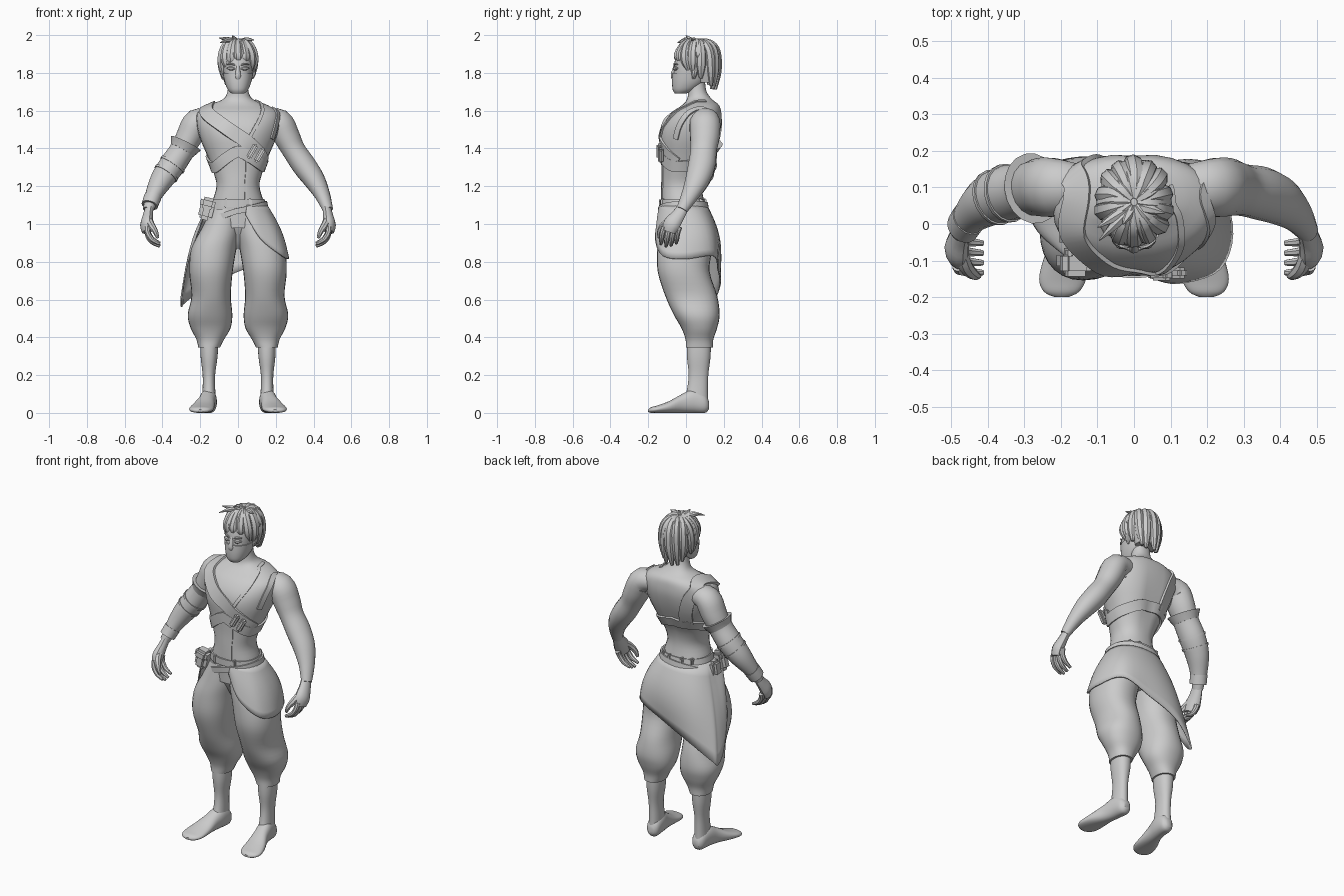
import bpy, bmesh, math, random
from mathutils import Vector

random.seed(4)
old = bpy.data.objects.get("Cube")
if old:
    bpy.data.objects.remove(old)

grey = bpy.data.materials.new("plain grey")
grey.use_nodes = True
grey.diffuse_color = (0.6, 0.6, 0.6, 1)
grey.node_tree.nodes["Principled BSDF"].inputs["Base Color"].default_value = grey.diffuse_color


def spline(rows, n=5):
    """Smooth curve through rows of numbers."""
    out, count = [], len(rows)
    for i in range(count - 1):
        quad = [rows[max(0, min(count - 1, i + k))] for k in (-1, 0, 1, 2)]
        for s in range(n):
            t = s / n
            out.append(tuple(b + (c - a) * t / 2 + (a - 2.5 * b + 2 * c - d / 2) * t * t
                             + (1.5 * (b - c) + (d - a) / 2) * t ** 3 for a, b, c, d in zip(*quad)))
    return out + [tuple(rows[-1])]


def finish(name, bm, angle=40):
    bmesh.ops.recalc_face_normals(bm, faces=bm.faces)
    mesh = bpy.data.meshes.new(name)
    bm.to_mesh(mesh)
    bm.free()
    mesh.materials.append(grey)
    mesh.shade_smooth()
    mesh.set_sharp_from_angle(angle=math.radians(angle))
    obj = bpy.data.objects.new(name, mesh)
    bpy.context.collection.objects.link(obj)
    return obj


def skin(name, rings, loop=False, wrap=True):
    """Bridge rings of points into one surface."""
    bm = bmesh.new()
    rows = [[bm.verts.new(p) for p in ring] for ring in rings]
    size = len(rows[0])
    for a, b in zip(rows, rows[1:] + (rows[:1] if loop else [])):
        for i in range(size if wrap else size - 1):
            j = (i + 1) % size
            bm.faces.new((a[i], a[j], b[j], b[i]))
    if wrap and not loop:
        bm.faces.new(rows[0])
        bm.faces.new(rows[-1])
    return finish(name, bm)


def oval(row, a, power=0.9):
    """Point on a rounded section: row is level, centre x, half width, near, far."""
    level, cx, w, lo, hi = row
    bend = lambda v: math.copysign(abs(v) ** power, v)
    return cx + w * bend(math.sin(a)), (lo + hi) / 2 - (hi - lo) / 2 * bend(math.cos(a)), level


TURN = [math.tau * i / 28 for i in range(28)]


def loft(name, rows, side=1, lying=False):
    rings = []
    for row in spline(rows, 4):
        pts = [oval(row, a) for a in TURN]
        rings.append([(side * x, z, max(y, 0)) if lying else (side * x, y, z) for x, y, z in pts])
    return skin(name, rings)


def tube(name, rows, sides=10, flat=1.0, side=1, smooth=True):
    """Round limb through rows of x, y, z, radius."""
    rows = spline(rows, 4) if smooth else rows
    pts = [Vector(r[:3]) for r in rows]
    rings, normal = [], Vector((0.13, 1, 0.21))
    for i, p in enumerate(pts):
        along = (pts[min(i + 1, len(pts) - 1)] - pts[max(i - 1, 0)]).normalized()
        normal = (normal - along * normal.dot(along)).normalized()
        cross = along.cross(normal)
        ring = [p + rows[i][3] * (normal * math.cos(a) + cross * flat * math.sin(a))
                for a in (math.tau * k / sides for k in range(sides))]
        rings.append([(side * q.x, q.y, q.z) for q in ring])
    return skin(name, rings)


def block(name, place, size, turn=0, bevel=0.012):
    bm = bmesh.new()
    bmesh.ops.create_cube(bm, size=1)
    bmesh.ops.scale(bm, vec=size, verts=bm.verts)
    bmesh.ops.bevel(bm, geom=bm.edges[:], offset=bevel, segments=2, affect='EDGES')
    obj = finish(name, bm)
    obj.location = place
    obj.rotation_euler = (0, math.radians(turn), 0)
    return obj


# Torso
TORSO = spline([(.98, 0, .15, -.125, .12), (1.1, 0, .14, -.13, .1), (1.2, 0, .114, -.13, .085),
                (1.28, 0, .132, -.128, .1), (1.36, 0, .162, -.13, .14), (1.45, 0, .2, -.13, .175),
                (1.53, 0, .22, -.115, .192), (1.59, 0, .215, -.075, .19), (1.63, 0, .155, -.02, .177),
                (1.66, 0, .08, .005, .14), (1.7, 0, .056, .012, .11), (1.76, 0, .05, .012, .1)], 4)


def surf(a, z):
    """Torso surface with chest swell and spine groove."""
    for low, high in zip(TORSO, TORSO[1:]):
        if z <= high[0]:
            break
    t = (z - low[0]) / (high[0] - low[0])
    x, y, _ = oval([p + (q - p) * t for p, q in zip(low, high)], a)
    chest = math.exp(-((abs(x) - .08) / .055) ** 2 - ((z - 1.48) / .07) ** 2)
    spine = math.exp(-(x / .035) ** 2 - ((z - 1.42) / .16) ** 2)
    y += -.012 * chest if math.cos(a) > 0 else -.015 * spine
    return Vector((x, y, z))


skin("torso", [[surf(a, row[0]) for a in TURN] for row in TORSO])


def ribbon(name, path, width, lift=.01, closed=True):
    """Strap hugging the torso along pairs of degrees and height."""
    path = [(math.radians(a), z) for a, z in spline(path, 8)]
    path = path[:-1] if closed else path
    pts = [surf(*p) for p in path]
    rings, count = [], len(pts)
    for i, (a, z) in enumerate(path):
        ahead, behind = (i + 1, i - 1) if closed else (min(i + 1, count - 1), max(i - 1, 0))
        along = (pts[ahead % count] - pts[behind]).normalized()
        out = (surf(a + .05, z) - surf(a - .05, z)).cross(surf(a, z + .01) - surf(a, z - .01)).normalized()
        across = along.cross(out).normalized() * width / 2
        rings.append([pts[i] + across * s + out * h
                      for s, h in ((-1, -.01), (-1, lift), (1, lift), (1, -.01))])
    return skin(name, rings, loop=closed)


# Straps, collar and belts
ribbon("shoulder_strap", [(70, 1.32), (40, 1.37), (10, 1.44), (-28, 1.545), (-60, 1.61), (-90, 1.63),
                          (-118, 1.615), (-142, 1.55), (-150, 1.45), (-148, 1.36)], .075, .008, False)
ribbon("chest_band", [(0, 1.385), (60, 1.31), (120, 1.32), (180, 1.36), (240, 1.35), (300, 1.3), (360, 1.385)], .06)
ribbon("collar_edge", [(12, 1.43), (25, 1.53), (40, 1.61), (70, 1.645), (110, 1.65)], .018, .006, False)
ribbon("armhole_edge", [(62, 1.45), (66, 1.53), (75, 1.59), (95, 1.61), (115, 1.58), (125, 1.48)], .03, .006, False)
ribbon("front_seam", [(16, 1.13), (18, 1.2), (18, 1.28), (14, 1.36)], .012, .005, False)
ribbon("waist_belt", [(a, 1.11) for a in range(0, 361, 40)], .04, .008)
ribbon("hanging_belt", [(0, 1.07), (60, 1.1), (150, 1.1), (220, 1.08), (300, 1.03), (360, 1.07)], .03, .018)
for i in range(2):
    block("strap_buckle", (.075 + .04 * i, -.14 + .006 * i, 1.385 - .02 * i), (.03, .03, .085), 30, .008)
for a in (-25, 25, 140, 165, 195, 220):
    block("belt_loop", surf(math.radians(a), 1.11), (.022, .03, .05), 0, .006)
block("pouch", (-.165, -.1, 1.08), (.075, .07, .12), 14, .02)
block("pouch_flap", (-.16, -.108, 1.11), (.08, .07, .06), 14, .015)
block("side_pouch", (-.175, -.03, 1.06), (.05, .07, .09), 8, .015)

# Head, face and cloth mask
HEAD = [(1.69, 0, .028, -.052, .0), (1.71, 0, .048, -.064, .05), (1.75, 0, .065, -.068, .1), (1.8, 0, .076, -.066, .13),
        (1.86, 0, .08, -.06, .14), (1.92, 0, .072, -.04, .135), (1.96, 0, .04, .01, .09)]
loft("head", HEAD)
loft("mask", [(z, 0, w + .005, lo - .006, hi) for z, _, w, lo, hi in HEAD[:4]])
tube("nose", [(0, -.054, 1.845, .008), (0, -.064, 1.805, .013), (0, -.063, 1.78, .017), (0, -.058, 1.75, .008)], 10)
for s in (1, -1):
    tube("eye", [(.016, -.06, 1.822, .004), (.036, -.057, 1.823, .012), (.058, -.045, 1.824, .004)], 8, side=s)
    tube("eyebrow", [(.014, -.062, 1.84, .004), (.036, -.06, 1.848, .006), (.058, -.045, 1.845, .003)], 6, side=s)
    tube("ear", [(.072, .04, 1.77, .008), (.08, .045, 1.8, .016), (.08, .05, 1.83, .012)], 8, side=s)

# Hair: cap, hanging locks and crown tufts
loft("hair_cap", [(1.75, 0, .066, .06, .155), (1.82, 0, .085, .03, .17), (1.88, 0, .089, -.02, .17),
                  (1.93, 0, .08, -.035, .155), (1.965, 0, .045, .0, .11), (1.975, 0, .01, .04, .07)])


def lock(a, end, reach, girth, swirl):
    """Leaf-shaped lock leaving the crown at an angle and curling sideways."""
    spot = lambda turn, r: (math.sin(a + turn) * r * reach, .06 - math.cos(a + turn) * r * reach * 1.2)
    steps = ((-swirl, .1, 1.968, .4), (-swirl / 2, .65, 1.955, .85), (0, .98, 1.91, 1),
             (swirl / 3, 1.03, (1.91 + end) / 2, 1), (swirl, .97, end, .35))
    tube("hair_lock", [(*spot(turn, r), z, girth * g) for turn, r, z, g in steps], 8)


for k in range(14):
    a = math.tau * k / 14
    back = (1 - math.cos(a)) / 2
    lock(a, 1.855 - .13 * back - random.uniform(0, .02), random.uniform(.078, .084), .027, random.uniform(-.1, .25))
for k in range(10):
    lock(math.tau * (k + .5) / 10, random.uniform(1.83, 1.88), .07, .031, random.uniform(.1, .4))
lock(-.6, 1.8, .085, .018, .3)
for x, y, z in ((-.1, -.01, 1.985), (-.095, -.045, 1.96), (-.03, 0, 1.998), (.085, .03, 1.975)):
    tube("hair_tuft", [(0, .05, 1.96, .012), (x * .5, (y + .05) / 2, 1.975, .014), (x, y, z, .002)], 6)

# Arms and hands
ARM = [(.13, .1, 1.55, .06), (.215, .1, 1.54, .081), (.257, .1, 1.465, .08), (.296, .093, 1.39, .071),
       (.35, .083, 1.31, .073), (.403, .06, 1.235, .065), (.446, .022, 1.155, .047), (.476, -.022, 1.075, .031)]
for s in (1, -1):
    tube("arm", ARM, 16, .88, side=s)
    tube("palm", [(.468, -.01, 1.095, .03), (.478, -.042, 1.045, .038), (.484, -.075, 1, .047),
                  (.481, -.09, .96, .038)], 12, .68, side=s)
    for k in range(4):
        y, drop = -.125 + k * .027, .012 * abs(k - 1.3)
        tube("finger", [(.482, y + .01, .985, .015), (.477, y, .935 + drop, .0145),
                        (.453, y - .005, .9 + drop, .013), (.413, y - .008, .878 + drop, .008)], 8, side=s)
    tube("thumb", [(.475, -.07, 1.03, .02), (.46, -.115, .995, .02), (.438, -.138, .96, .015),
                   (.424, -.142, .925, .008)], 8, side=s)

# Right arm wraps
FINE = spline(ARM, 8)


def wrap(name, first, last, start, stop):
    part = FINE[first:last]
    steps = len(part) - 1
    tube(name, [(x, y, z, r + start + (stop - start) * i / steps) for i, (x, y, z, r) in enumerate(part)],
         18, .9, side=-1, smooth=False)


wrap("sleeve", 23, 54, .003, .003)
wrap("armlet", 20, 25, .022, .005)
wrap("elbow_wrap", 31, 33, .008, .008)
wrap("forearm_wrap", 36, 38, .008, .008)
wrap("wrist_cuff", 49, 54, .006, .013)

# Trousers, shins and feet
loft("trouser_seat", [(.87, 0, .04, -.045, .07), (.91, 0, .1, -.075, .105), (1, 0, .165, -.12, .128),
                      (1.1, 0, .145, -.132, .105)])
for s in (1, -1):
    loft("trouser_leg", [(1.08, .065, .075, -.125, .1), (.97, .092, .105, -.14, .128), (.87, .128, .12, -.152, .137),
                         (.75, .143, .115, -.15, .125), (.62, .142, .104, -.11, .165), (.52, .148, .118, -.065, .178),
                         (.45, .145, .106, -.025, .165), (.39, .147, .074, -.003, .145), (.345, .153, .057, 0, .142)], s)
    loft("shin", [(.4, .152, .048, .005, .132), (.3, .153, .045, .005, .13), (.2, .154, .033, .014, .118),
                  (.11, .154, .034, .002, .116), (.05, .155, .037, -.02, .118)], s)
    loft("foot", [(.122, .152, .018, .02, .06), (.1, .152, .038, 0, .1), (.04, .157, .044, 0, .125),
                  (-.02, .168, .046, 0, .1), (-.09, .185, .06, 0, .062), (-.15, .195, .064, 0, .04),
                  (-.185, .198, .048, 0, .03), (-.2, .198, .018, .005, .018)], s, True)

# Wrapped skirt with slanted hem: degrees, then hem x, y, z
HEM = spline([(15, .04, -.142, 1.05), (40, .12, -.16, .92), (65, .235, -.12, .83), (90, .266, 0, .815),
              (130, .2, .145, .83), (180, .03, .17, .76), (220, -.15, .18, .68), (252, -.28, .145, .585),
              (262, -.3, .12, .565), (270, -.296, .06, .64), (282, -.26, -.02, .82), (295, -.18, -.09, 1.04)], 5)
rings = []
for deg, x, y, z in HEM:
    top = surf(math.radians(deg), 1.1)
    top.xy *= 1.08
    hem, out = Vector((x, y, z)), Vector((x, y, 0)).normalized()
    bulge = .02 + .016 * out.y
    rings.append([top.lerp(hem, t / 8) + out * bulge * math.sin(math.pi * t / 8) for t in range(9)])
skirt = skin("wrapped_skirt", rings, wrap=False)
cloth = skirt.modifiers.new("thickness", 'SOLIDIFY')
cloth.thickness = .008
cloth.offset = 0
